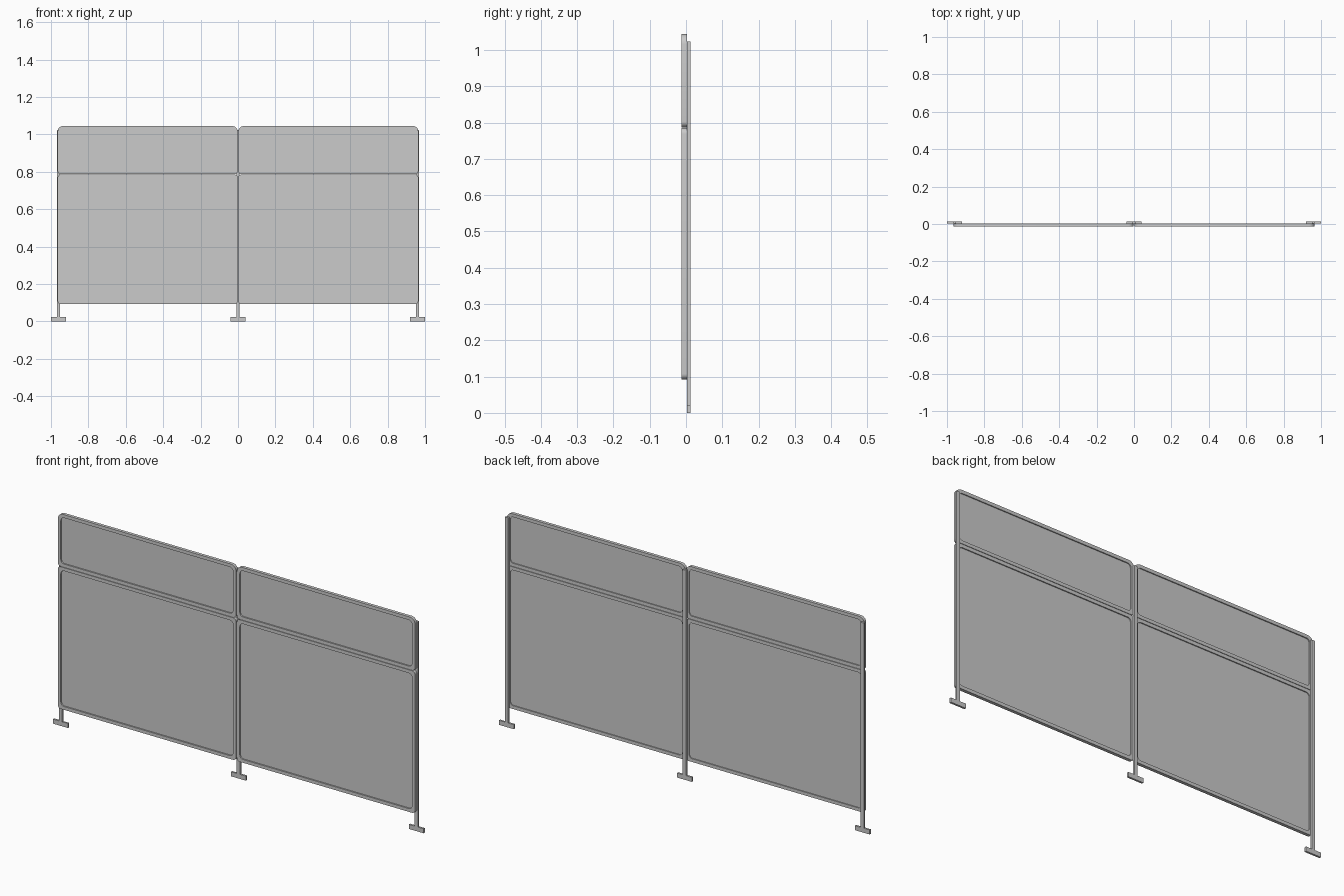
import bpy, bmesh, math

if "Cube" in bpy.data.objects:
    bpy.data.objects.remove(bpy.data.objects["Cube"])

FRONT, BACK = -0.0125, 0.003   # frame depth range
POST_BACK = 0.0125
BAR = 0.016                    # frame bar width


def finish(bm, name):
    bmesh.ops.recalc_face_normals(bm, faces=bm.faces)
    me = bpy.data.meshes.new(name)
    bm.to_mesh(me)
    bm.free()
    ob = bpy.data.objects.new(name, me)
    bpy.context.collection.objects.link(ob)
    return ob


def box(name, x0, x1, y0, y1, z0, z1):
    bm = bmesh.new()
    bmesh.ops.create_cube(bm, size=1)
    for v in bm.verts:
        v.co = ((x0 + x1) / 2 + v.co.x * (x1 - x0),
                (y0 + y1) / 2 + v.co.y * (y1 - y0),
                (z0 + z1) / 2 + v.co.z * (z1 - z0))
    return finish(bm, name)


def rounded(x0, x1, z0, z1, r_top, r_bot, n=6):
    """Rounded rectangle outline, counter-clockwise from the top right."""
    corners = [(x1 - r_top, z1 - r_top, r_top, 0), (x0 + r_top, z1 - r_top, r_top, 90),
               (x0 + r_bot, z0 + r_bot, r_bot, 180), (x1 - r_bot, z0 + r_bot, r_bot, 270)]
    pts = []
    for cx, cz, r, a in corners:
        for i in range(n + 1):
            t = math.radians(a + 90 * i / n)
            pts.append((cx + r * math.cos(t), cz + r * math.sin(t)))
    return pts


def frame(name, x0, x1, z0, z1, r_top, r_bot):
    outer = rounded(x0, x1, z0, z1, r_top, r_bot)
    inner = rounded(x0 + BAR, x1 - BAR, z0 + BAR, z1 - BAR, 0.018, 0.018)
    bm = bmesh.new()
    loops = [[bm.verts.new((x, y, z)) for x, z in pts]
             for pts, y in ((outer, FRONT), (outer, BACK), (inner, BACK), (inner, FRONT))]
    n = len(outer)
    for k in range(4):
        a, b = loops[k], loops[(k + 1) % 4]
        for i in range(n):
            j = (i + 1) % n
            bm.faces.new((a[i], a[j], b[j], b[i]))
    ob = finish(bm, name)
    bpy.context.view_layer.objects.active = ob
    ob.select_set(True)
    bpy.ops.object.shade_smooth_by_angle(angle=math.radians(30))
    ob.select_set(False)


# Framed panels: tall lower and short upper on each side
for side, x0, x1 in (("left", -0.964, -0.002), ("right", 0.002, 0.964)):
    for level, z0, z1, rt, rb in (("lower", 0.092, 0.785, 0.016, 0.016),
                                  ("upper", 0.787, 1.044, 0.028, 0.016)):
        frame(f"{side}_{level}_frame", x0, x1, z0, z1, rt, rb)
        e = BAR * 0.8
        box(f"{side}_{level}_infill_panel", x0 + e, x1 - e, -0.006, -0.002, z0 + e, z1 - e)

# Posts behind the panels with flat feet
for name, x in (("left", -0.96), ("middle", 0), ("right", 0.96)):
    box(f"{name}_post", x - 0.009, x + 0.009, BACK, POST_BACK, 0.02, 1.023)
    box(f"{name}_foot", x - 0.04, x + 0.04, BACK, POST_BACK, 0, 0.022)
